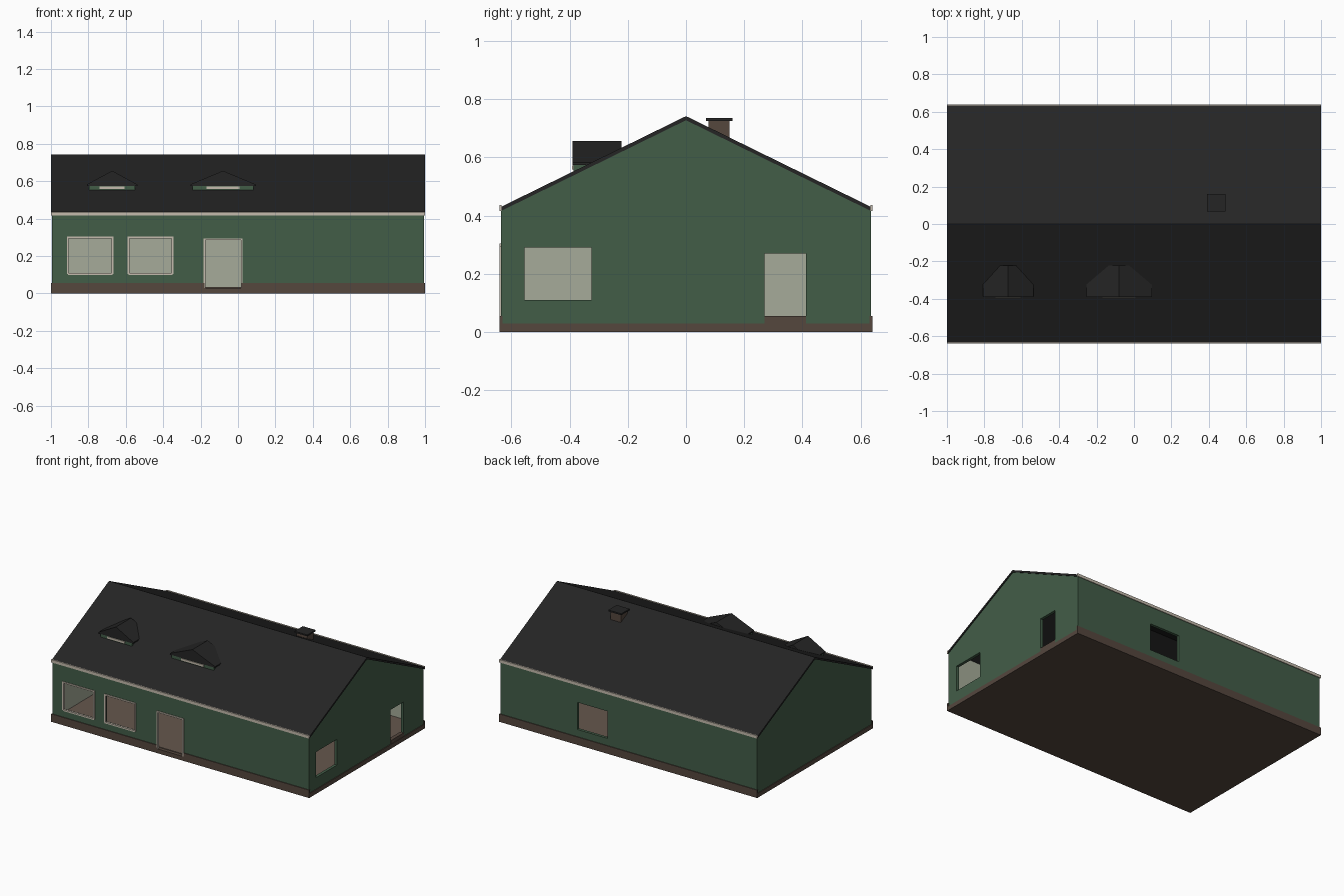
import bpy, bmesh
from mathutils import Vector

cube = bpy.data.objects.get("Cube")
if cube:
    bpy.data.objects.remove(cube, do_unlink=True)


def material(name, rgb):
    m = bpy.data.materials.new(name)
    m.use_nodes = True
    m.diffuse_color = (*rgb, 1)
    m.node_tree.nodes["Principled BSDF"].inputs["Base Color"].default_value = (*rgb, 1)
    return m


GREEN = material("green_siding", (0.055, 0.11, 0.064))
PLASTER = material("pale_plaster", (0.38, 0.41, 0.32))
ROOF = material("dark_roof", (0.018, 0.018, 0.018))
BROWN = material("brown_plinth", (0.09, 0.063, 0.048))
FLOOR = material("brown_floor", (0.13, 0.095, 0.075))
TRIM = material("cream_trim", (0.56, 0.5, 0.42))


def finish(name, bm, *mats):
    bmesh.ops.recalc_face_normals(bm, faces=bm.faces)
    mesh = bpy.data.meshes.new(name)
    bm.to_mesh(mesh)
    bm.free()
    for m in mats:
        mesh.materials.append(m)
    obj = bpy.data.objects.new(name, mesh)
    bpy.context.collection.objects.link(obj)
    return obj


def add_box(bm, x, y, z):
    verts = bmesh.ops.create_cube(bm, size=1)["verts"]
    for v in verts:
        v.co = [lo + (c + 0.5) * (hi - lo) for c, (lo, hi) in zip(v.co, (x, y, z))]


def box(name, x, y, z, mat):
    bm = bmesh.new()
    add_box(bm, x, y, z)
    return finish(name, bm, mat)


def extrude(bm, points, offset):
    face = bm.faces.new([bm.verts.new(p) for p in points])
    new = bmesh.ops.extrude_face_region(bm, geom=[face])["geom"]
    bmesh.ops.translate(bm, vec=offset, verts=[g for g in new if isinstance(g, bmesh.types.BMVert)])


def plaster_inside(bm, inward):
    # Faces that look into the room take the second material
    bmesh.ops.recalc_face_normals(bm, faces=bm.faces)
    bm.normal_update()
    for f in bm.faces:
        f.material_index = int(f.normal.dot(inward) > 0.9)


WALL_X, WALL_Y = 0.995, 0.635
BASE, EAVE, THICK = 0.03, 0.42, 0.02


def wall(name, along_x, side, openings):
    """Panelled wall with openings given as (from, to, bottom, top)."""
    half = WALL_X if along_x else WALL_Y
    us = sorted({-half, half, *(u for o in openings for u in o[:2])})
    zs = sorted({BASE, EAVE, *(z for o in openings for z in o[2:])})

    def point(u, z):
        return (u, side * WALL_Y, z) if along_x else (side * WALL_X, u, z)

    bm = bmesh.new()
    grid = [[bm.verts.new(point(u, z)) for z in zs] for u in us]
    for i in range(len(us) - 1):
        for j in range(len(zs) - 1):
            u, z = (us[i] + us[i + 1]) / 2, (zs[j] + zs[j + 1]) / 2
            if not any(a < u < b and c < z < d for a, b, c, d in openings):
                bm.faces.new((grid[i][j], grid[i + 1][j], grid[i + 1][j + 1], grid[i][j + 1]))
    bmesh.ops.delete(bm, geom=[v for v in bm.verts if not v.link_faces], context='VERTS')
    inward = Vector((0, -side, 0)) if along_x else Vector((-side, 0, 0))
    new = bmesh.ops.extrude_face_region(bm, geom=bm.faces[:], use_keep_orig=True)["geom"]
    bmesh.ops.translate(bm, vec=inward * THICK, verts=[g for g in new if isinstance(g, bmesh.types.BMVert)])
    plaster_inside(bm, inward)
    finish(name, bm, GREEN, PLASTER)


# Base slab and floor
box("base_slab", (-1, 1), (-0.64, 0.64), (0, BASE), BROWN)
box("floor", (-0.975, 0.975), (-0.615, 0.615), (BASE, 0.034), FLOOR)

# Walls
windows = [(-0.91, -0.67, 0.105, 0.3), (-0.585, -0.35, 0.105, 0.3)]
door = (-0.18, 0.02, BASE, 0.29)
wall("front_wall", True, -1, windows + [door])
wall("back_wall", True, 1, [(0.164, 0.397, 0.105, 0.295)])
wall("left_wall", False, 1, [(-0.555, -0.325, 0.11, 0.29), (0.27, 0.412, BASE, 0.27)])
wall("right_wall", False, -1, [])
box("side_door_sill", (0.97, 0.997), (0.27, 0.412), (BASE, 0.055), BROWN)

# Raised plinth strips along the long sides
box("back_plinth", (-1, 1), (0.63, 0.64), (BASE, 0.055), BROWN)
for name, x in (("front_plinth_long", (door[1], 1)), ("front_plinth_short", (-1, door[0]))):
    box(name, x, (-0.64, -0.63), (BASE, 0.055), BROWN)

# Gable ends
for name, side in (("left_gable", 1), ("right_gable", -1)):
    bm = bmesh.new()
    x = side * WALL_X
    extrude(bm, [(x, -0.63, EAVE), (x, 0.63, EAVE), (x, 0, 0.73)], (-side * THICK, 0, 0))
    plaster_inside(bm, Vector((-side, 0, 0)))
    finish(name, bm, GREEN, PLASTER)

# Main roof and gutters
RIDGE, EDGE_Y, EDGE_Z, SLAB = 0.742, 0.634, 0.431, 0.014
bm = bmesh.new()
top = [(-EDGE_Y, EDGE_Z), (0, RIDGE), (EDGE_Y, EDGE_Z)]
section = top + [(y, z - SLAB) for y, z in reversed(top)]
extrude(bm, [(-1, y, z) for y, z in section], (2, 0, 0))
finish("main_roof", bm, ROOF)
for name, y in (("front_gutter", (-0.64, -0.633)), ("back_gutter", (0.633, 0.64))):
    box(name, (-1, 1), y, (0.416, 0.436), TRIM)

# Frames around the front openings
FRAME = 0.01


def frame(name, a, b, low, high, closed):
    bm = bmesh.new()
    y = (-0.64, -0.625)
    for x in (a, b):
        add_box(bm, (x - FRAME / 2, x + FRAME / 2), y, (low, high + FRAME / 2))
    for z in (low, high) if closed else (high,):
        add_box(bm, (a, b), y, (z - FRAME / 2, z + FRAME / 2))
    finish(name, bm, TRIM)


for i, w in enumerate(windows):
    frame(f"front_window_frame_{i + 1}", *w, True)
frame("front_door_frame", *door, False)

# Dormers
for name, mid, half in (("small_dormer", -0.673, 0.135), ("wide_dormer", -0.08, 0.175)):
    wide = half - 0.012
    box(name + "_body", (mid - wide, mid + wide), (-0.387, -0.26), (0.535, 0.577), GREEN)
    bm = bmesh.new()
    extrude(bm, [(mid - half, -0.39, 0.575), (mid + half, -0.39, 0.575), (mid + half, -0.39, 0.583),
                 (mid, -0.39, 0.656), (mid - half, -0.39, 0.583)], (0, 0.168, 0))
    finish(name + "_roof", bm, ROOF)
    box(name + "_window", (mid - half / 2, mid + half / 2), (-0.392, -0.385), (0.558, 0.572), TRIM)

# Chimney
box("chimney_stack", (0.4, 0.48), (0.077, 0.15), (0.6, 0.726), BROWN)
box("chimney_cap", (0.39, 0.49), (0.068, 0.16), (0.726, 0.736), ROOF)
